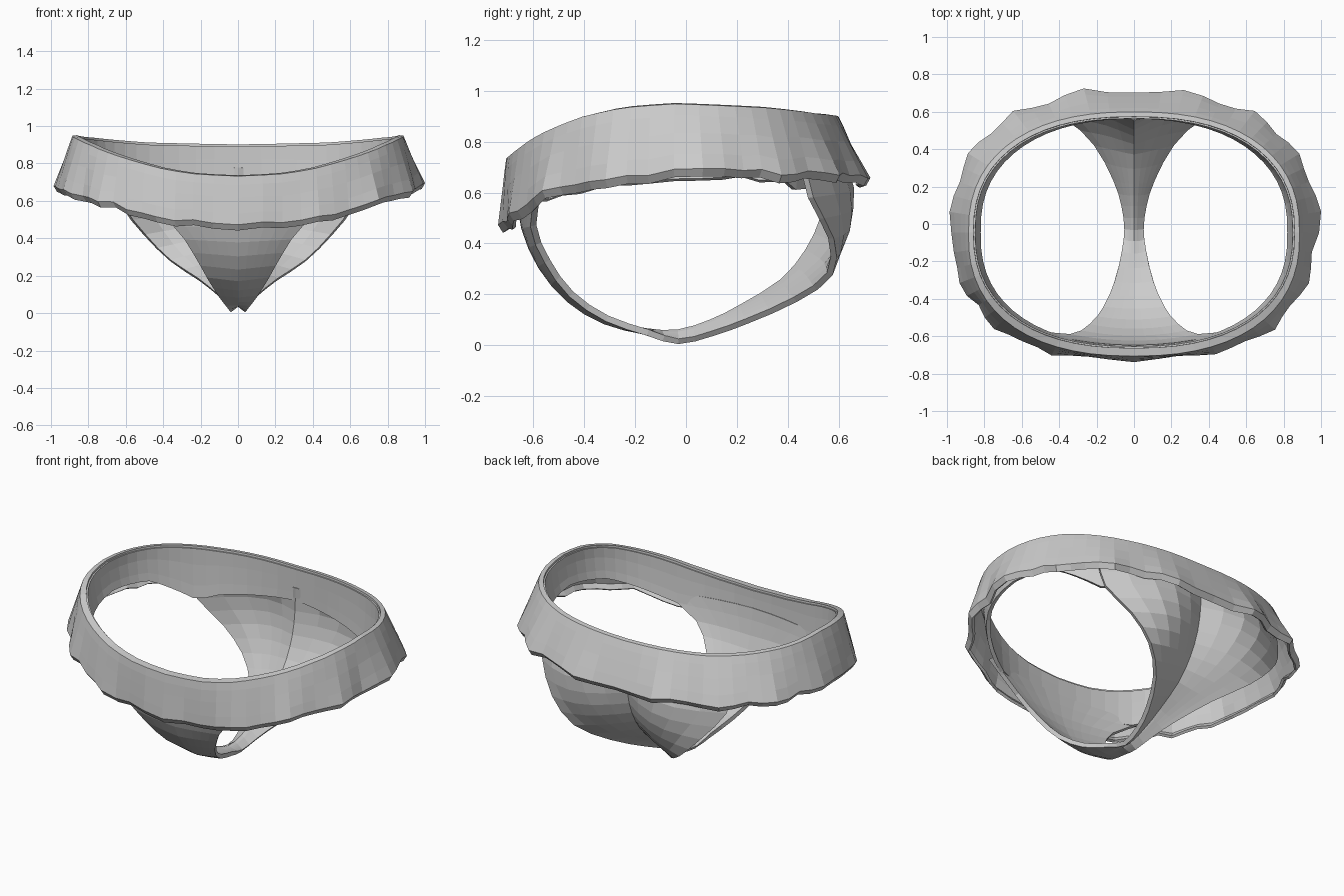
import bpy, math, random

if "Cube" in bpy.data.objects:
    bpy.data.objects.remove(bpy.data.objects["Cube"])

random.seed(4)
N = 60  # segments around the waist


def lerp_keys(keys, v):
    for (a, p), (b, q) in zip(keys, keys[1:]):
        if v <= b:
            return p + (q - p) * (v - a) / (b - a)
    return keys[-1][1]


def around(keys, i):
    """Value at segment i; keys run in degrees from front (0) to back (180)."""
    d = 360 * i / N
    return lerp_keys(keys, min(d, 360 - d))


def waist(i, off):
    """Point on the rounded waist outline, pushed outward by off."""
    p = 2 * math.pi * i / N
    s, c = math.sin(p), math.cos(p)
    x = math.copysign(abs(s) ** 0.85, s) * (0.85 + off)
    y = -math.copysign(abs(c) ** 0.85, c) * (0.61 + off) - 0.045
    return x, y


def smooth(keys):
    """Catmull-Rom: add a point halfway between each pair of stations."""
    out = []
    for i in range(len(keys) - 1):
        a, b, c, d = (keys[min(max(j, 0), len(keys) - 1)] for j in (i - 1, i, i + 1, i + 2))
        out += [b, tuple((9 * (q + r) - p - s) / 16 for p, q, r, s in zip(a, b, c, d))]
    return out + [keys[-1]]


def sheet(name, rows, closed, thick):
    n = len(rows[0])
    verts = [v for r in rows for v in r]
    faces = [(r * n + i, r * n + (i + 1) % n, (r + 1) * n + (i + 1) % n, (r + 1) * n + i)
             for r in range(len(rows) - 1) for i in range(n if closed else n - 1)]
    me = bpy.data.meshes.new(name)
    me.from_pydata(verts, [], faces)
    ob = bpy.data.objects.new(name, me)
    bpy.context.collection.objects.link(ob)
    m = ob.modifiers.new("thickness", 'SOLIDIFY')
    m.thickness, m.offset = thick, 0
    return ob


TOP = [(0, .735), (11, .745), (22, .77), (39, .83), (60, .90), (75, .935), (90, .95), (120, .935), (150, .91), (180, .90)]
BAND_LOW = [(0, .58), (28, .55), (39, .60), (50, .655), (65, .72), (90, .77), (115, .74), (130, .66), (140, .60),
            (150, .64), (180, .70)]
HEM = [(0, .45), (22, .475), (39, .55), (60, .61), (90, .66), (130, .65), (180, .63)]
RIM = [(0, .046), (40, .042), (90, .03), (180, .03)]
FLARE = [(0, .02), (40, .045), (90, .093), (140, .105), (180, .115)]
TUCK = [(0, -.005), (50, -.02), (90, -.03), (130, -.02), (180, 0)]

# inner waistband whose lower edge forms the top of the leg openings
rows = []
for v in (0, .33, .75, 1):
    row = []
    for i in range(N):
        t, b = around(TOP, i) - .01, around(BAND_LOW, i)
        row.append((*waist(i, .010 + around(TUCK, i) * v * v), t + (b - t) * v))
    rows.append(row)
sheet("waistband", rows, True, .022)

# ruffled skirt with a folded rim on top: folds deepen toward the hem
fold = [.018 * math.cos(2 * math.pi * 15 * i / N) + random.uniform(-.012, .012) for i in range(N)]
drop = [random.uniform(-.012, .012) for i in range(N)]
rows = [[(*waist(i, .008), around(TOP, i) - .006) for i in range(N)]]
for v in (0, .15, .4, .7, .9, 1):
    row = []
    for i in range(N):
        t, b = around(TOP, i) - .008, around(HEM, i) + drop[i]
        out = around(RIM, i) + around(FLARE, i) * min(v / .9, 1) + fold[i] * v ** 1.5
        row.append((*waist(i, out - (.02 if v == 1 else 0)), t + (b - t) * v))
    rows.append(row)
sheet("ruffle_skirt", rows, True, .016)

# front, crotch and back panel:
# centre y, centre z, edge y, edge z, half width, bulge
stations = [
    (-.66, .62, -.575, .61, .56, 0), (-.635, .46, -.60, .47, .345, 0),
    (-.57, .31, -.545, .33, .24, 0), (-.46, .18, -.45, .20, .165, 0),
    (-.32, .095, -.31, .105, .105, 0), (-.16, .055, -.15, .05, .065, 0),
    (-.03, .05, -.03, .015, .045, 0), (.10, .09, .10, .045, .06, 0),
    (.22, .15, .24, .095, .105, 0), (.38, .25, .43, .18, .21, .01),
    (.48, .37, .565, .28, .36, .045), (.54, .50, .57, .42, .50, .085),
    (.565, .64, .49, .58, .62, .10), (.57, .78, .455, .74, .64, .05)]
rows = []
for yc, zc, ye, ze, w, bulge in smooth(stations):
    row = []
    for k in range(-5, 6):
        t = abs(k) / 5
        row.append((w * k / 5, yc + (ye - yc) * t * t + bulge * math.sin(math.pi * t),
                    zc + (ze - zc) * t))
    rows.append(row)
sheet("brief_panel", rows, False, .025)
